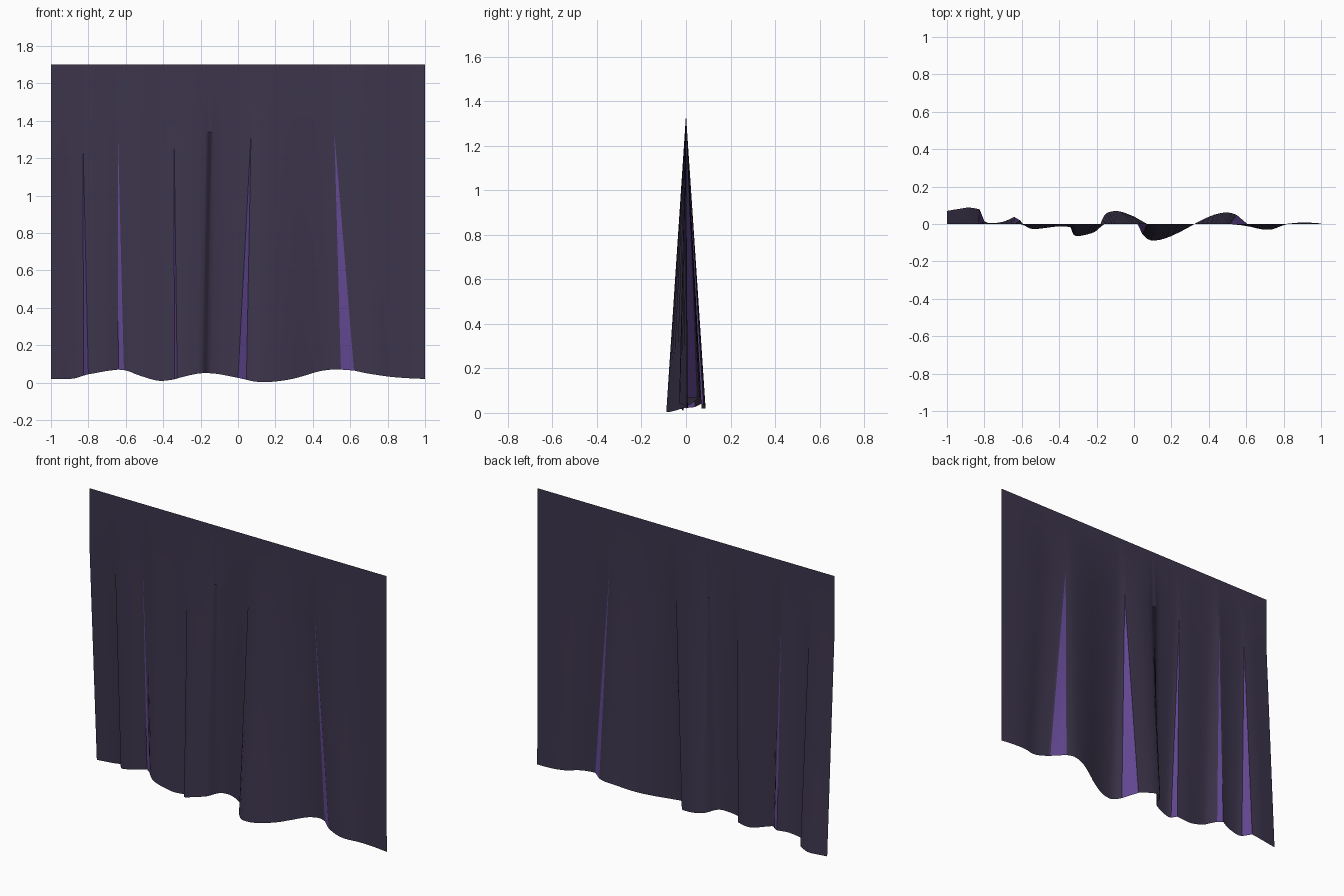
import bpy, bmesh

if "Cube" in bpy.data.objects:
    bpy.data.objects.remove(bpy.data.objects["Cube"])

TOP, PINCH = 1.70, 1.34   # top edge, and the height where the folds begin

# Hem of each dark panel: (x, y, z); purple gussets join one panel to the next
panels = [
    [(-1, .07, .02), (-.94, .08, .02), (-.88, .088, .022), (-.825, .078, .038)],
    [(-.80, .015, .045), (-.77, .004, .05), (-.70, .012, .063), (-.64, .038, .07)],
    [(-.61, .02, .067), (-.58, -.01, .06), (-.54, -.027, .043), (-.45, -.018, .015),
     (-.40, -.012, .01), (-.34, -.016, .018)],
    [(-.325, -.055, .022), (-.30, -.065, .03), (-.23, -.05, .046), (-.19, -.025, .051),
     (-.16, .045, .051), (-.12, .067, .048), (-.07, .066, .04), (0, .04, .026)],
    [(.045, -.055, .016), (.09, -.088, .006), (.17, -.076, .004), (.27, -.03, .016),
     (.35, .015, .036), (.43, .05, .06), (.50, .062, .07), (.55, .048, .07)],
    [(.62, -.012, .065), (.68, -.028, .052), (.74, -.028, .042), (.82, 0, .031),
     (.91, .008, .024), (1, .003, .02)],
]
peaks = [-.83, -.642, -.342, .07, .515]    # x of each gusset's upper tip


def material(name, rgb):
    m = bpy.data.materials.new(name)
    m.diffuse_color = (*rgb, 1)
    m.use_nodes = True
    m.node_tree.nodes["Principled BSDF"].inputs["Base Color"].default_value = m.diffuse_color
    return m


def smooth_line(pts, steps=3):
    """Catmull-Rom curve through the hem points."""
    out = []
    for i in range(len(pts) - 1):
        a, b, c, d = (pts[max(0, min(len(pts) - 1, i + k))] for k in (-1, 0, 1, 2))
        for s in range(steps):
            t = s / steps
            out.append(tuple(.5 * (2 * q + (r - p) * t + (2*p - 5*q + 4*r - w) * t**2
                                   + (3*q - p - 3*r + w) * t**3)
                             for p, q, r, w in zip(a, b, c, d)))
    return out + [pts[-1]]


bm = bmesh.new()
edges = [-1] + peaks + [1]
last = None                                # previous panel's last hem and pinch vertex
top_last = None
for n, pts in enumerate(panels):
    hem = smooth_line(pts)
    x0, x1 = hem[0][0], hem[-1][0]
    column = None
    for i, (x, y, z) in enumerate(hem):
        xt = edges[n] + (x - x0) / (x1 - x0) * (edges[n + 1] - edges[n])
        low = bm.verts.new((x, y, z))
        if i == 0 and last:                # panels share the gusset tip
            mid, top = last[1], last[2]
            f = bm.faces.new((last[0], low, mid))
            f.material_index = 1
        else:
            mid = bm.verts.new((xt, 0, PINCH))
            top = bm.verts.new((xt, 0, TOP))
        if column:
            l, m, t = column
            bm.faces.new((l, low, mid, m))
            bm.faces.new((m, mid, top, t))
        column = (low, mid, top)
    last = column

for f in bm.faces:
    f.smooth = True
mesh = bpy.data.meshes.new("draped_cloth")
bm.to_mesh(mesh)
bm.free()
cloth = bpy.data.objects.new("draped_cloth", mesh)
bpy.context.collection.objects.link(cloth)
mesh.materials.append(material("dark violet cloth", (.047, .036, .073)))
mesh.materials.append(material("purple gusset", (.125, .065, .29)))

bpy.context.view_layer.objects.active = cloth
cloth.select_set(True)
bpy.ops.object.shade_smooth_by_angle(angle=.6)
